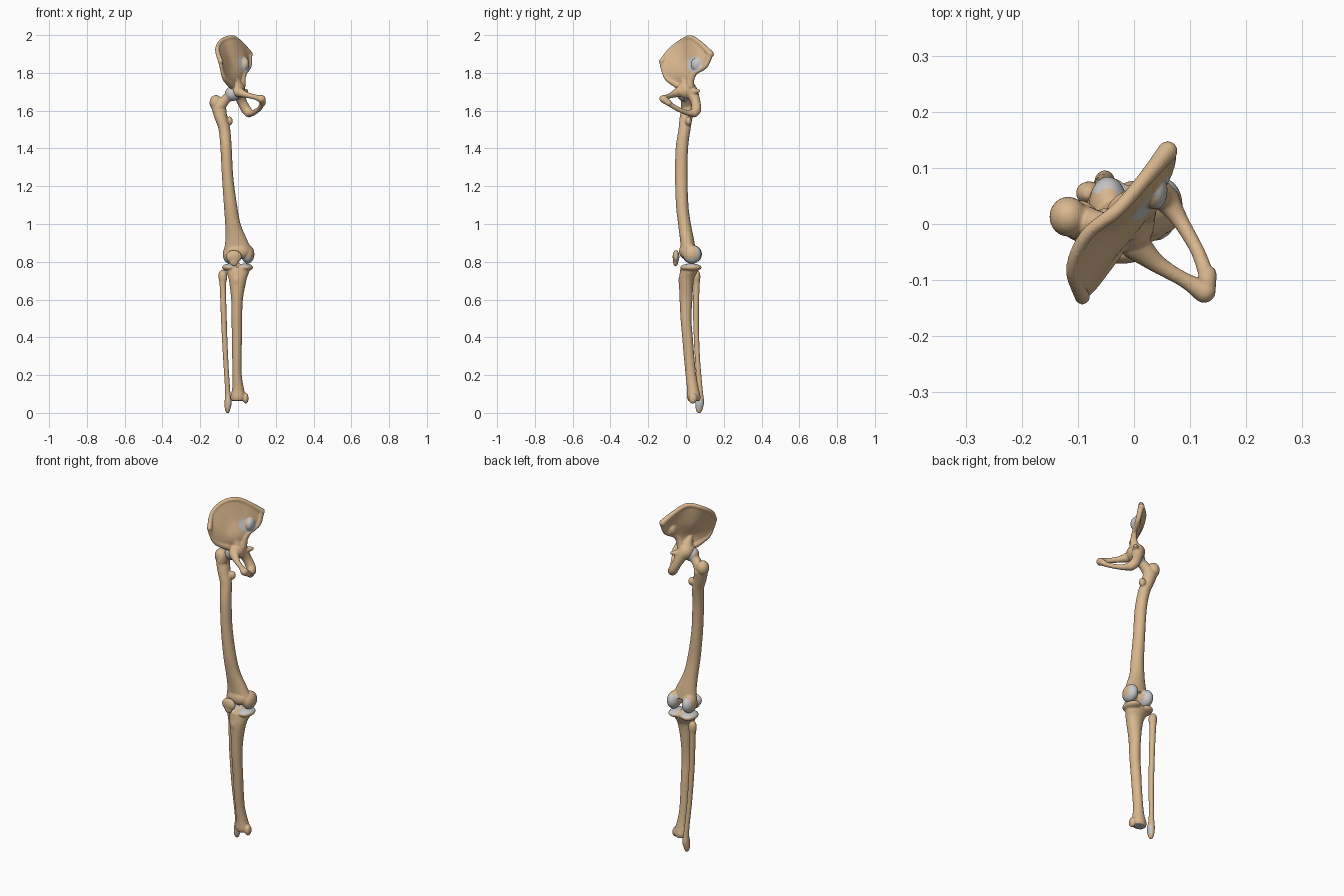
import bpy, bmesh, math
from mathutils import Vector, Matrix

if bpy.data.objects.get("Cube"):
    bpy.data.objects.remove(bpy.data.objects["Cube"], do_unlink=True)


def material(name, color):
    mat = bpy.data.materials.new(name)
    mat.use_nodes = True
    mat.diffuse_color = color
    shader = mat.node_tree.nodes["Principled BSDF"]
    shader.inputs["Base Color"].default_value = color
    shader.inputs["Roughness"].default_value = 0.7
    return mat


BONE = material("bone tan", (0.69, 0.47, 0.27, 1))
CARTILAGE = material("cartilage grey", (0.58, 0.57, 0.58, 1))


def spline(points, steps):
    """Smooth curve through tuples of any length."""
    last = len(points) - 1
    result = []
    for i in range(last):
        a, b = points[max(i - 1, 0)], points[i]
        c, d = points[i + 1], points[min(i + 2, last)]
        for s in range(steps):
            t = s / steps
            result.append(tuple(
                q + 0.5 * t * (r - p + t * (2 * p - 5 * q + 4 * r - w + t * (3 * (q - r) + w - p)))
                for p, q, r, w in zip(a, b, c, d)))
    return result + [tuple(points[-1])]


def bead(bm, center, radii):
    """Ellipsoid lump."""
    matrix = Matrix.Translation(center) @ Matrix.Diagonal((*radii, 1))
    bmesh.ops.create_icosphere(bm, subdivisions=3, radius=1, matrix=matrix)


def limb(bm, points):
    """Rounded limb through (x, y, z, radius) points."""
    for x, y, z, r in spline(points, 8):
        bead(bm, (x, y, z), (r, r, r))


def shaft(bm, points, sides=28):
    """Loft of level ellipses through (x, y, z, rx, ry) points."""
    rings = []
    for x, y, z, rx, ry in spline(points, 6):
        angles = [2 * math.pi * k / sides for k in range(sides)]
        rings.append([bm.verts.new((x + rx * math.cos(a), y + ry * math.sin(a), z)) for a in angles])
    for low, high in zip(rings, rings[1:]):
        for k in range(sides):
            n = (k + 1) % sides
            bm.faces.new((low[k], low[n], high[n], high[k]))
    bm.faces.new(rings[0])
    bm.faces.new(rings[-1])


def sheet(bm, rows, thickness):
    """Curved plate through rows of points, centred on those points."""
    dense = [spline(row, 6) for row in rows]
    columns = [spline(column, 6) for column in zip(*dense)]
    sides = []
    for sign in (1, -1):
        grid = []
        for i, col in enumerate(columns):
            line = []
            for j, p in enumerate(col):
                across = Vector(columns[min(i + 1, len(columns) - 1)][j]) - Vector(columns[max(i - 1, 0)][j])
                along = Vector(col[min(j + 1, len(col) - 1)]) - Vector(col[max(j - 1, 0)])
                normal = across.cross(along).normalized()
                line.append(bm.verts.new(Vector(p) + normal * sign * thickness / 2))
            grid.append(line)
        for a, b in zip(grid, grid[1:]):
            for j in range(len(a) - 1):
                bm.faces.new((a[j], b[j], b[j + 1], a[j + 1]))
        sides.append(grid[0] + [g[-1] for g in grid[1:]] + grid[-1][-2::-1] + [g[0] for g in grid[-2:0:-1]])
    front, back = sides
    for k in range(len(front)):
        bm.faces.new((front[k - 1], front[k], back[k], back[k - 1]))


def finish(name, bm, is_cartilage, cutter=None):
    """Fuse the lumps into one smooth bone and colour its joint surfaces."""
    bmesh.ops.recalc_face_normals(bm, faces=bm.faces)
    mesh = bpy.data.meshes.new(name)
    bm.to_mesh(mesh)
    bm.free()
    obj = bpy.data.objects.new(name, mesh)
    bpy.context.collection.objects.link(obj)
    remesh = obj.modifiers.new("fuse", "REMESH")
    remesh.mode = "VOXEL"
    remesh.voxel_size = 0.004
    smooth = obj.modifiers.new("soften", "SMOOTH")
    smooth.factor = 0.5
    smooth.iterations = 6
    if cutter:
        cut = obj.modifiers.new("socket", "BOOLEAN")
        cut.operation = "DIFFERENCE"
        cut.object = cutter
    graph = bpy.context.evaluated_depsgraph_get()
    baked = bpy.data.meshes.new_from_object(obj.evaluated_get(graph))
    obj.modifiers.clear()
    obj.data = baked
    baked.materials.clear()
    baked.materials.append(BONE)
    baked.materials.append(CARTILAGE)
    for face in baked.polygons:
        face.use_smooth = True
        face.material_index = int(is_cartilage(face.center, face.normal))


# Hip bone: flared wing, socket block, seat and front arch around an opening
head = Vector((-0.03, -0.01, 1.69))
crest = [(-.092, -.13, 1.86), (-.11, -.08, 1.925), (-.085, -.02, 1.97),
         (-.03, .025, 1.987), (.015, .075, 1.955), (.06, .13, 1.9)]
middle = [(-.087, -.125, 1.82), (-.075, -.08, 1.85), (-.05, -.02, 1.87),
          (-.01, .02, 1.875), (.03, .06, 1.87), (.06, .11, 1.84)]
lower = [(-.07, -.1, 1.77), (-.045, -.06, 1.78), (-.02, -.03, 1.79),
         (.005, 0, 1.79), (.022, .025, 1.79), (.045, .06, 1.805)]
waist = [(-.04, -.05, 1.73), (-.025, -.03, 1.73), (-.01, -.01, 1.73),
         (.005, .01, 1.73), (.012, .02, 1.73), (.02, .03, 1.73)]
bm = bmesh.new()
sheet(bm, [crest, middle, lower, waist], 0.017)
limb(bm, [(*p, r) for p, r in zip(crest, (.014, .012, .012, .013, .014, .018))])
limb(bm, [(*crest[0], .012), (*middle[0], .009), (*lower[0], .013), (-.035, -.045, 1.735, .018)])
limb(bm, [(.06, .125, 1.89, .016), (.058, .1, 1.835, .014), (.03, .035, 1.79, .014), (.015, .02, 1.73, .025)])
limb(bm, [(-.015, -.015, 1.78, .014), (-.008, 0, 1.74, .03)])
bead(bm, (.038, .06, 1.845), (.022, .035, .037))
bead(bm, (-.008, .004, 1.708), (.045, .055, .048))
limb(bm, [(0, .03, 1.7, .034), (.02, .05, 1.65, .026), (.042, .055, 1.607, .026), (.058, .043, 1.588, .024)])
limb(bm, [(.02, .04, 1.7, .02), (.045, .065, 1.705, .01)])
limb(bm, [(.058, .043, 1.588, .023), (.083, .005, 1.59, .015), (.114, -.05, 1.612, .013), (.132, -.1, 1.645, .015)])
limb(bm, [(0, -.035, 1.7, .028), (.04, -.07, 1.685, .017), (.09, -.1, 1.672, .014), (.125, -.12, 1.662, .021)])
limb(bm, [(.125, -.12, 1.662, .021), (.132, -.09, 1.64, .016)])

bpy.ops.mesh.primitive_uv_sphere_add(segments=48, ring_count=24, radius=0.042, location=head)
socket_cutter = bpy.context.object
socket_cutter.hide_render = True
bpy.context.view_layer.update()


def hip_cartilage(c, n):
    ear = n.x > 0.25 and math.hypot((c.y - .045) / .038, (c.z - 1.845) / .04) < 1
    return ear or (c - head).length < 0.043


finish("hip_bone", bm, hip_cartilage, socket_cutter)
bpy.data.objects.remove(socket_cutter, do_unlink=True)

# Thigh bone: bowed shaft, ball on a neck, outer and inner knobs, two condyles
bm = bmesh.new()
shaft(bm, [(-.103, .01, 1.62, .04, .034), (-.09, 0, 1.56, .034, .034),
           (-.072, -.008, 1.5, .031, .032), (-.063, -.022, 1.4, .03, .033),
           (-.055, -.025, 1.25, .03, .033), (-.04, -.02, 1.1, .035, .033),
           (-.027, -.008, 1, .041, .034), (-.01, .005, .92, .057, .037),
           (0, .012, .86, .074, .04)])
bead(bm, (-.117, .013, 1.642), (.034, .036, .041))
bead(bm, (-.046, .012, 1.545), (.019, .018, .024))
limb(bm, [(-.1, .005, 1.62, .033), (-.065, -.002, 1.66, .026), (*head, .028)])
bead(bm, head, (.04, .04, .04))
bead(bm, (0, -.003, .855), (.062, .034, .042))
for x, length in ((-.046, .053), (.052, .05)):
    bead(bm, (x, .032, .84), (.035, length, .05))


def thigh_cartilage(c, n):
    ball = (c - head).length < 0.044 and c.x > -.062
    rolling = c.z < .878 and abs(c.x) > .014 and (n.z < -.35 or n.y > .35) and c.y > -.02
    return ball or rolling


finish("thigh_bone", bm, thigh_cartilage)

# Kneecap
bm = bmesh.new()
bead(bm, (-.022, -.053, .827), (.042, .018, .035))
bead(bm, (-.022, -.055, .805), (.025, .014, .03))
finish("kneecap", bm, lambda c, n: n.y > 0.45 and c.z > .8)

# Shin bone: twin plateau, tapering shaft, inner ankle knob
bm = bmesh.new()
shaft(bm, [(-.003, .022, .772, .07, .05), (-.001, .012, .74, .058, .045),
           (-.002, .002, .7, .046, .039), (-.005, 0, .6, .031, .034),
           (-.006, 0, .5, .028, .029), (-.006, .008, .4, .027, .028),
           (-.006, .016, .3, .025, .028), (-.005, .026, .2, .025, .028),
           (0, .036, .13, .031, .031), (.001, .041, .085, .041, .036),
           (0, .042, .064, .036, .031)])
for x in (-.042, .037):
    bead(bm, (x, .026, .77), (.043, .057, .021))
bead(bm, (-.002, .03, .786), (.012, .016, .012))
bead(bm, (-.008, -.024, .7), (.02, .016, .034))
bead(bm, (.041, .036, .077), (.015, .023, .029))
finish("shin_bone", bm, lambda c, n: (n.z > .55 and c.z > .772 and abs(c.x) > .012) or
       (n.z < -.6 and c.z < .075 and c.x < .035))

# Calf bone: slender strut with a knob at the knee and a pointed ankle end
bm = bmesh.new()
shaft(bm, [(-.082, .055, .757, .009, .009), (-.081, .055, .74, .021, .019),
           (-.08, .055, .715, .023, .021), (-.08, .055, .67, .017, .017),
           (-.075, .053, .5, .0155, .0155), (-.066, .06, .3, .014, .014),
           (-.055, .074, .12, .014, .015), (-.052, .073, .06, .019, .023),
           (-.055, .07, .022, .015, .019), (-.055, .07, 0, .008, .01)])
finish("calf_bone", bm, lambda c, n: n.x > 0.45 and .02 < c.z < .065)
